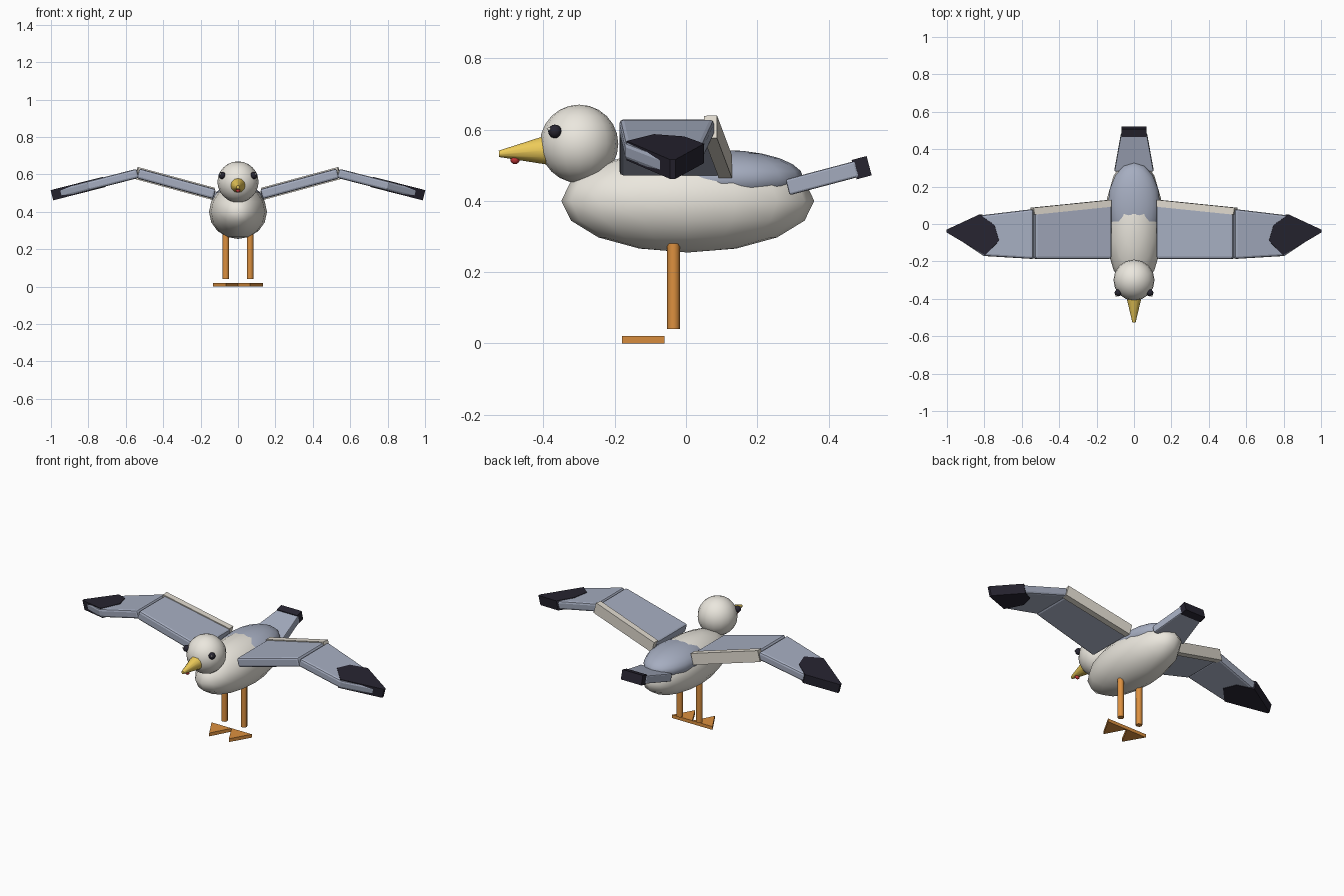
import bpy, bmesh
from math import radians
from mathutils import Matrix, Vector

if "Cube" in bpy.data.objects:
    bpy.data.objects.remove(bpy.data.objects["Cube"])


def material(name, rgb):
    m = bpy.data.materials.new(name)
    m.diffuse_color = (*rgb, 1)
    m.use_nodes = True
    m.node_tree.nodes["Principled BSDF"].inputs["Base Color"].default_value = m.diffuse_color
    return m


WHITE = material("white", (0.83, 0.80, 0.73))
GREY = material("grey", (0.38, 0.42, 0.53))
DARK = material("dark", (0.02, 0.018, 0.03))
CREAM = material("cream", (0.74, 0.70, 0.62))
ORANGE = material("orange", (0.72, 0.28, 0.05))
YELLOW = material("yellow", (0.85, 0.60, 0.10))
RED = material("red", (0.60, 0.04, 0.04))


def finish(name, bm, mat, mirror=False, bevel=0, smooth=True):
    bmesh.ops.recalc_face_normals(bm, faces=bm.faces)
    me = bpy.data.meshes.new(name)
    bm.to_mesh(me)
    bm.free()
    ob = bpy.data.objects.new(name, me)
    bpy.context.collection.objects.link(ob)
    me.materials.append(mat)
    if smooth:
        bpy.ops.object.select_all(action='DESELECT')
        ob.select_set(True)
        bpy.context.view_layer.objects.active = ob
        bpy.ops.object.shade_smooth_by_angle(angle=radians(50))
    if bevel:
        b = ob.modifiers.new("bevel", 'BEVEL')
        b.width, b.segments = bevel, 2
    if mirror:
        ob.modifiers.new("mirror", 'MIRROR')
    return ob


def ball(name, loc, radii, mat, segs=16, rings=8, mirror=False):
    bm = bmesh.new()
    mx = Matrix.Translation(loc) @ Matrix.Diagonal((*radii, 1))
    bmesh.ops.create_uvsphere(bm, u_segments=segs, v_segments=rings, radius=1, matrix=mx)
    return finish(name, bm, mat, mirror)


def rod(name, a, b, r1, r2, mat, segs, mirror=False):
    a, b = Vector(a), Vector(b)
    bm = bmesh.new()
    mx = Matrix.Translation((a + b) / 2) @ (b - a).to_track_quat('Z', 'Y').to_matrix().to_4x4()
    bmesh.ops.create_cone(bm, cap_ends=True, segments=segs, radius1=r1, radius2=r2,
                          depth=(b - a).length, matrix=mx)
    return finish(name, bm, mat, mirror)


def slab(name, outline, start, direction, thick, mat, mirror=False, bevel=0):
    """Plan outline (x, y) laid on a sloping plane through start, thickened along its normal."""
    start, d = Vector(start), Vector(direction)
    n = Vector((-d.x * d.z, -d.y * d.z, 1)).normalized()
    bm = bmesh.new()
    rows = []
    for s in (-0.5, 0.5):
        row = []
        for x, y in outline:
            z = start.z + (x - start.x) * d.x * d.z + (y - start.y) * d.y * d.z
            row.append(bm.verts.new(Vector((x, y, z)) + n * thick * s))
        rows.append(row)
    low, high = rows
    bm.faces.new(low[::-1])
    bm.faces.new(high)
    for i in range(len(low)):
        j = (i + 1) % len(low)
        bm.faces.new((low[i], low[j], high[j], high[i]))
    return finish(name, bm, mat, mirror, bevel, smooth=False)


# Body, grey back and head
ball("body", (0, 0.005, 0.40), (0.155, 0.355, 0.145), WHITE)
ball("back_mantle", (0, 0.10, 0.463), (0.14, 0.23, 0.08), GREY, 16, 12)
ball("head", (0, -0.30, 0.56), (0.11, 0.11, 0.11), WHITE, 16, 12)

# Face
rod("beak", (0, -0.395, 0.542), (0, -0.525, 0.532), 0.04, 0.009, YELLOW, 12)
ball("beak_spot", (0, -0.48, 0.516), (0.013,) * 3, RED, 10, 8)
ball("eye", (0.085, -0.368, 0.595), (0.019,) * 3, DARK, 12, 8, True)
ball("eye_glint", (0.094, -0.384, 0.602), (0.005,) * 3, WHITE, 8, 6, True)

# Wings: direction is (x weight, y weight, slope)
UP, DOWN = (1, 0, 0.27), (1, 0, -0.255)
slab("inner_wing", [(0.125, -0.187), (0.535, -0.187), (0.535, 0.075), (0.125, 0.105)],
     (0.13, 0, 0.496), UP, 0.055, GREY, True, 0.012)
slab("wing_trailing_strip", [(0.13, 0.092), (0.54, 0.05), (0.545, 0.087), (0.13, 0.129)],
     (0.13, 0, 0.496), UP, 0.066, CREAM, True)
slab("outer_wing", [(0.535, -0.187), (0.80, -0.171), (0.975, -0.055), (0.96, -0.03),
                    (0.82, 0.046), (0.535, 0.08)],
     (0.535, 0, 0.606), DOWN, 0.05, GREY, True, 0.012)
slab("wing_tip", [(0.715, -0.09), (0.79, -0.167), (0.995, -0.045), (0.995, -0.03),
                  (0.82, 0.051), (0.74, -0.005)],
     (0.535, 0, 0.606), DOWN, 0.056, DARK, True)

# Tail
RISE = (0, 1, 0.265)
slab("tail", [(-0.105, 0.285), (0.105, 0.285), (0.07, 0.48), (-0.07, 0.48)],
     (0, 0.285, 0.438), RISE, 0.046, GREY, False, 0.006)
slab("tail_tip", [(-0.068, 0.472), (0.068, 0.472), (0.068, 0.514), (-0.068, 0.514)],
     (0, 0.285, 0.438), RISE, 0.056, DARK)

# Legs and triangular feet
rod("leg", (0.065, -0.035, 0.04), (0.065, -0.035, 0.28), 0.018, 0.018, ORANGE, 8, True)
slab("foot", [(0.065, -0.18), (0.134, -0.06), (-0.004 + 0.004, -0.06)],
     (0, 0, 0.01), (0, 0, 0), 0.02, ORANGE, True)
